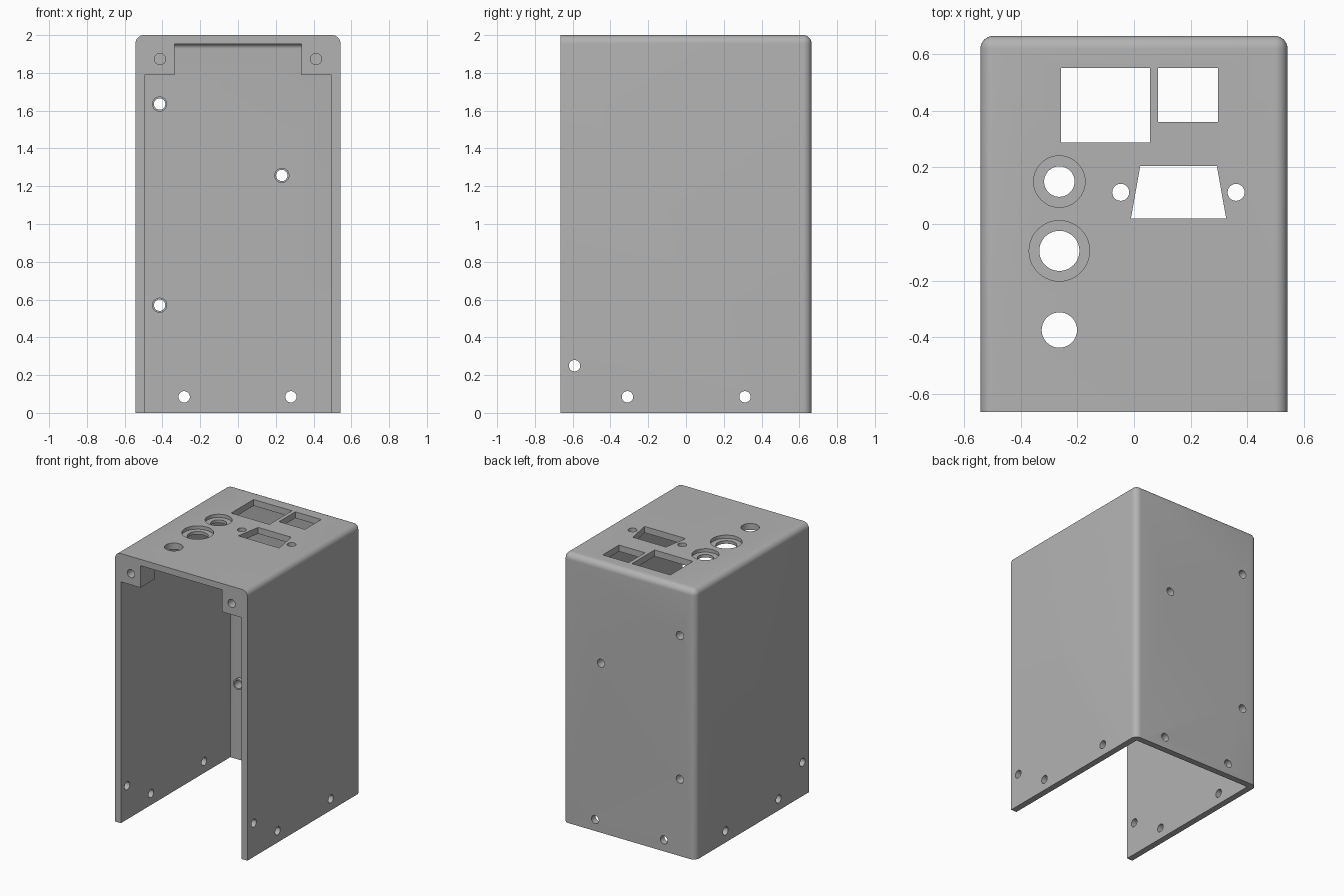
import bpy
import bmesh
import math
from mathutils import Matrix

cube = bpy.data.objects.get("Cube")
if cube:
    bpy.data.objects.remove(cube, do_unlink=True)

HALF_X, HALF_Y, TOP = 0.543, 0.665, 2.0
WALL = 0.047
IN_X, IN_Y, CEIL = HALF_X - WALL, HALF_Y - WALL, TOP - WALL

grey = bpy.data.materials.new("Plain grey")
grey.use_nodes = True
colour = (0.45, 0.45, 0.45, 1)
grey.diffuse_color = colour
grey.node_tree.nodes["Principled BSDF"].inputs["Base Color"].default_value = colour


def finish(name, bm):
    bmesh.ops.recalc_face_normals(bm, faces=bm.faces)
    mesh = bpy.data.meshes.new(name)
    bm.to_mesh(mesh)
    bm.free()
    mesh.materials.append(grey)
    obj = bpy.data.objects.new(name, mesh)
    bpy.context.collection.objects.link(obj)
    return obj


def box(name, x, y, z, rounded=None, radius=0.0):
    """Box from (min, max) ranges; rounded(midpoint) picks edges to bevel."""
    bm = bmesh.new()
    bmesh.ops.create_cube(bm, size=1)
    for v in bm.verts:
        v.co = [r[1] if c > 0 else r[0] for c, r in zip(v.co, (x, y, z))]
    if rounded:
        edges = [e for e in bm.edges if rounded((e.verts[0].co + e.verts[1].co) / 2)]
        bmesh.ops.bevel(bm, geom=edges, offset=radius, segments=8,
                        profile=0.5, affect='EDGES')
    return finish(name, bm)


def rod(name, centre, radius, length, axis):
    bm = bmesh.new()
    turn = {'X': Matrix.Rotation(math.pi / 2, 4, 'Y'),
            'Y': Matrix.Rotation(math.pi / 2, 4, 'X'),
            'Z': Matrix.Identity(4)}[axis]
    bmesh.ops.create_cone(bm, cap_ends=True, segments=40, radius1=radius,
                          radius2=radius, depth=length,
                          matrix=Matrix.Translation(centre) @ turn)
    return finish(name, bm)


def prism(name, points, z0, z1):
    bm = bmesh.new()
    face = bm.faces.new([bm.verts.new((x, y, z0)) for x, y in points])
    grown = bmesh.ops.extrude_face_region(bm, geom=[face])["geom"]
    for v in grown:
        if isinstance(v, bmesh.types.BMVert):
            v.co.z = z1
    return finish(name, bm)


def cut(target, cutter):
    mod = target.modifiers.new("cut", 'BOOLEAN')
    mod.operation = 'DIFFERENCE'
    mod.solver = 'EXACT'
    mod.object = cutter
    bpy.context.view_layer.objects.active = target
    bpy.ops.object.modifier_apply(modifier=mod.name)
    bpy.data.objects.remove(cutter, do_unlink=True)


# Outer shell, rounded along the back uprights and the top except at the front
housing = box("housing", (-HALF_X, HALF_X), (-HALF_Y, HALF_Y), (0, TOP),
              lambda m: (m.z > 1.9 and m.y > -0.1) or (abs(m.x) > 0.5 and m.y > 0.5),
              0.045)

# Cavity, open at front and bottom, leaving corner blocks and bosses standing
cavity = box("cavity", (-IN_X, IN_X), (-1, IN_Y), (-0.5, CEIL),
             lambda m: m.z > 1.9 and m.y > 0.5, 0.025)
for side in (-1, 1):
    cut(cavity, box("corner_block", sorted((side * 0.335, side * 0.7)),
                    (-1.2, -0.5), (1.79, 2.2)))
boss_spots = [(-0.415, 1.635), (0.232, 1.257), (-0.415, 0.57)]
for x, z in boss_spots:
    cut(cavity, rod("boss", (x, IN_Y, z), 0.04, 0.05, 'Y'))
cut(housing, cavity)

# Back wall holes
for x, z in boss_spots + [(-0.285, 0.085), (0.28, 0.085)]:
    cut(housing, rod("back_hole", (x, HALF_Y, z), 0.03, 0.4, 'Y'))

# Side wall holes, through both sides
for y, z in [(-0.59, 0.25), (-0.31, 0.085), (0.312, 0.085)]:
    cut(housing, rod("side_hole", (0, y, z), 0.03, 2, 'X'))

# Blind screw holes in the corner blocks
for side in (-1, 1):
    cut(housing, rod("block_hole", (side * 0.413, -HALF_Y, 1.873), 0.03, 0.24, 'Y'))

# Round holes in the top, two of them counterbored
for x, y, r in [(-0.264, 0.15, 0.054), (-0.264, -0.095, 0.071),
                (-0.264, -0.375, 0.0625), (-0.047, 0.112, 0.03), (0.361, 0.112, 0.03)]:
    cut(housing, rod("top_hole", (x, y, TOP), r, 0.3, 'Z'))
for y, r in [(0.15, 0.091), (-0.095, 0.107)]:
    cut(housing, rod("counterbore", (-0.264, y, TOP), r, 0.05, 'Z'))

# Rectangular and tapered openings in the top
for x, y in [((-0.258, 0.056), (0.288, 0.552)), ((0.084, 0.297), (0.361, 0.552))]:
    cut(housing, box("port_opening", x, y, (1.85, 2.15)))
cut(housing, prism("tapered_opening",
                   [(-0.011, 0.019), (0.326, 0.019), (0.293, 0.205), (0.022, 0.205)],
                   1.85, 2.15))

# Smooth the rounded surfaces and keep real edges sharp
bpy.ops.object.select_all(action='DESELECT')
housing.select_set(True)
bpy.context.view_layer.objects.active = housing
bpy.ops.object.shade_smooth_by_angle(angle=math.radians(30))
